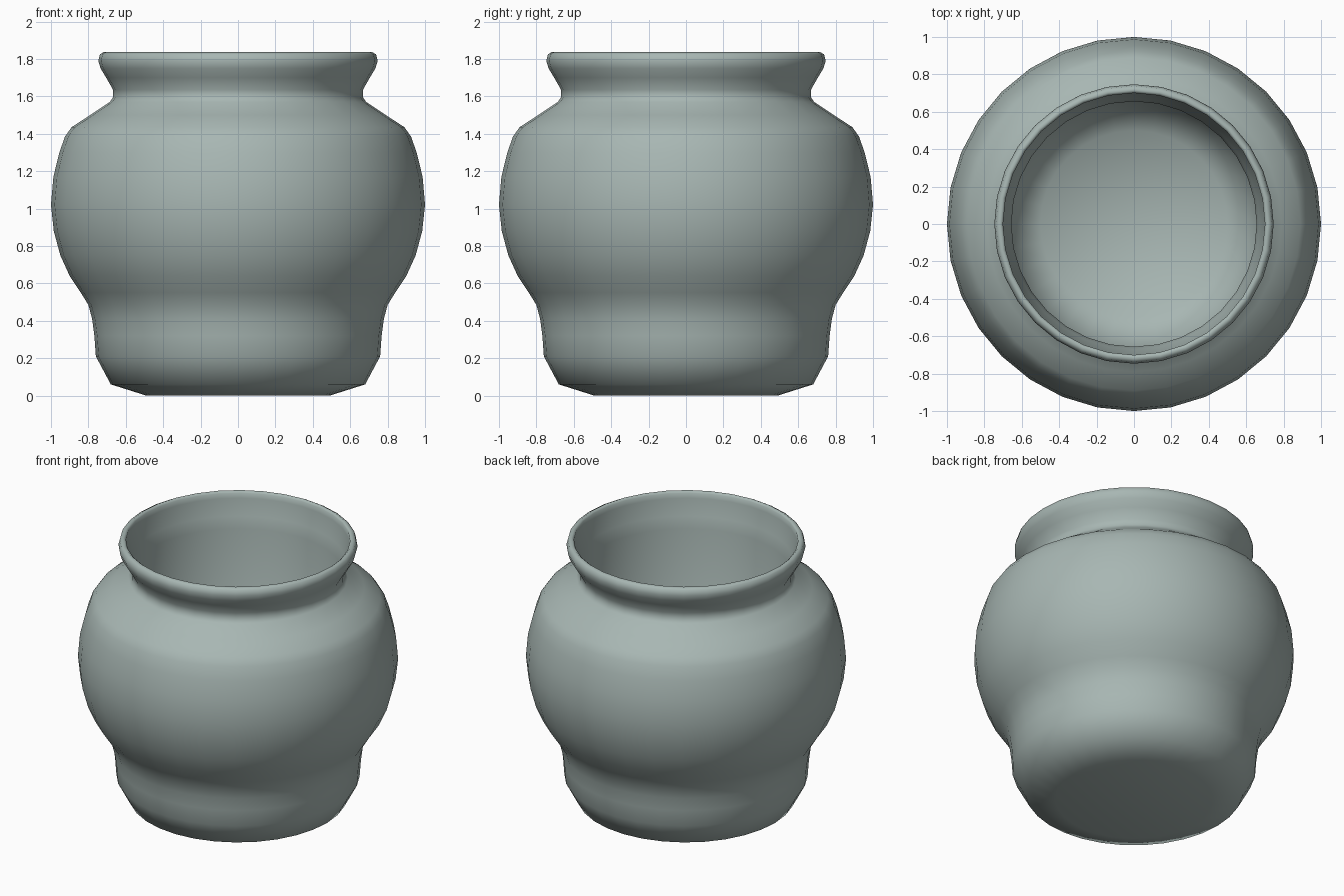
import bpy, bmesh, math

if "Cube" in bpy.data.objects:
    bpy.data.objects.remove(bpy.data.objects["Cube"])

SIDES = 32

# Profile as (radius, height): underside, outer wall, lip, inner wall, floor
profile = [
    (0, 0.005), (0.49, 0.005), (0.68, 0.06), (0.76, 0.21), (0.768, 0.32),
    (0.78, 0.41), (0.80, 0.485), (0.84, 0.55), (0.90, 0.64), (0.95, 0.75),
    (0.985, 0.88), (1.0, 1.02), (0.987, 1.17), (0.955, 1.30), (0.925, 1.385),
    (0.89, 1.435), (0.79, 1.50), (0.685, 1.57), (0.668, 1.595), (0.668, 1.635),
    (0.705, 1.70), (0.735, 1.75), (0.747, 1.79), (0.738, 1.825), (0.715, 1.838),
    (0.70, 1.825), (0.70, 1.79), (0.67, 1.68), (0.656, 1.60),
    (0.656, 0.20), (0.50, 0.05), (0, 0.05),
]
profile = [(r, z - 0.005) if z < 0.01 else (r, z) for r, z in profile]

# Spin the profile into a closed pot
bm = bmesh.new()
rings = []
for r, z in profile:
    n = SIDES if r else 1
    rings.append([bm.verts.new((r * math.cos(math.tau * i / SIDES),
                                r * math.sin(math.tau * i / SIDES), z))
                  for i in range(n)])
for a, b in zip(rings, rings[1:]):
    for i in range(SIDES):
        j = (i + 1) % SIDES
        corners = [a[i % len(a)], a[j % len(a)], b[j % len(b)], b[i % len(b)]]
        f = bm.faces.new(list(dict.fromkeys(corners)))
        f.smooth = True
bmesh.ops.recalc_face_normals(bm, faces=bm.faces[:])
mesh = bpy.data.meshes.new("pot")
bm.to_mesh(mesh)
bm.free()

# Glaze colour
glaze = bpy.data.materials.new("grey_green_glaze")
glaze.diffuse_color = (0.39, 0.47, 0.45, 1)
glaze.use_nodes = True
glaze.node_tree.nodes["Principled BSDF"].inputs["Base Color"].default_value = glaze.diffuse_color
mesh.materials.append(glaze)
pot = bpy.data.objects.new("pot", mesh)
bpy.context.collection.objects.link(pot)
